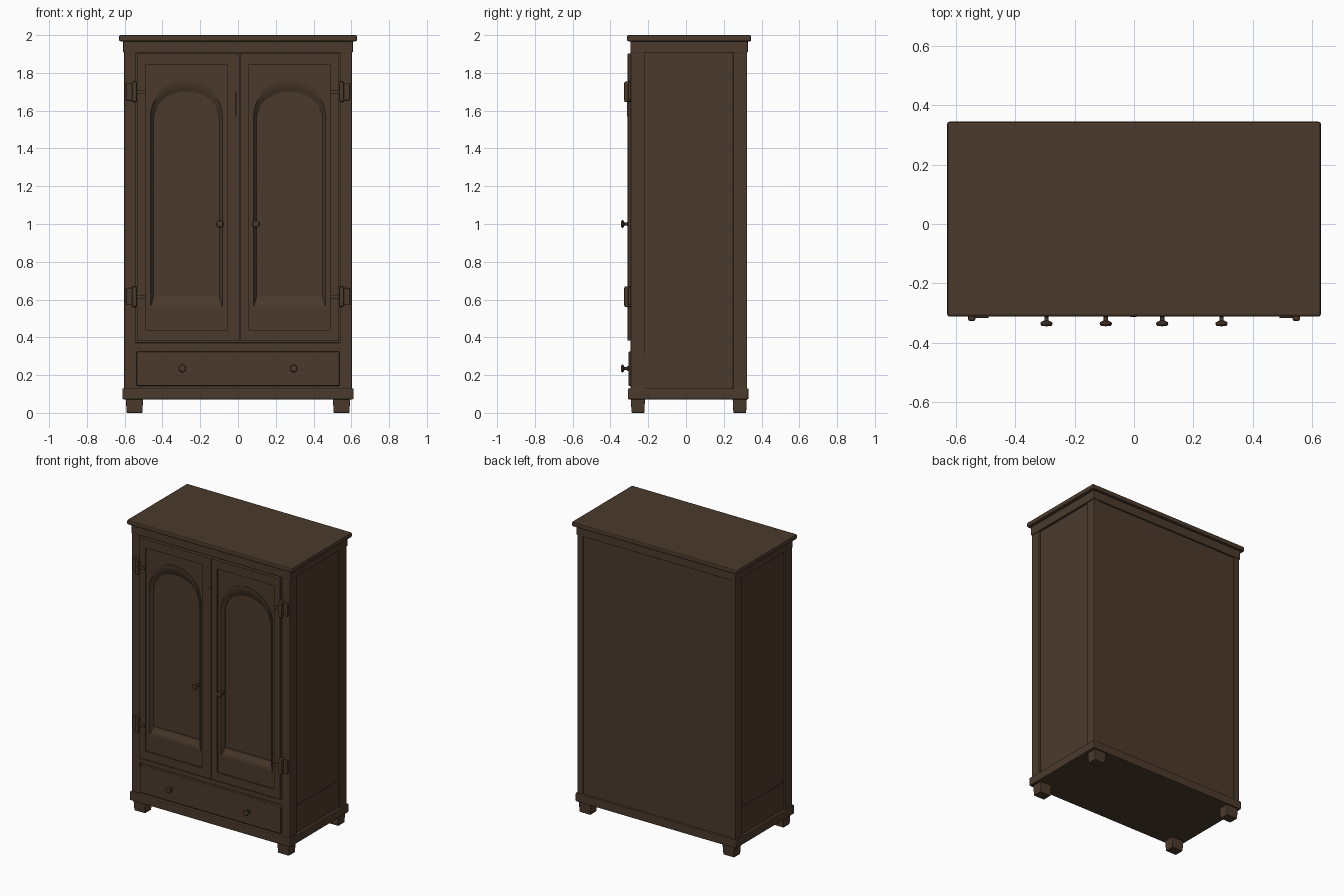
import bpy, bmesh, math
from mathutils import Matrix

cube = bpy.data.objects.get("Cube")
if cube:
    bpy.data.objects.remove(cube, do_unlink=True)

# Dark stained wood
wood = bpy.data.materials.new("dark_brown_wood")
wood.use_nodes = True
colour = (0.07, 0.042, 0.025, 1)
wood.diffuse_color = colour
wood.node_tree.nodes["Principled BSDF"].inputs["Base Color"].default_value = colour


def finish(bm, name, bevel=0, smooth=False):
    bmesh.ops.recalc_face_normals(bm, faces=bm.faces)
    mesh = bpy.data.meshes.new(name)
    bm.to_mesh(mesh)
    bm.free()
    mesh.materials.append(wood)
    ob = bpy.data.objects.new(name, mesh)
    bpy.context.collection.objects.link(ob)
    if bevel:
        mod = ob.modifiers.new("soft_edges", "BEVEL")
        mod.width, mod.segments = bevel, 2
    if smooth:
        bpy.ops.object.select_all(action="DESELECT")
        ob.select_set(True)
        bpy.context.view_layer.objects.active = ob
        bpy.ops.object.shade_smooth_by_angle(angle=math.radians(35))
    return ob


def box(name, x, y, z, bevel=0.003, taper=1):
    bm = bmesh.new()
    bmesh.ops.create_cube(bm, size=1)
    for v in bm.verts:
        t = taper if v.co.z < 0 else 1
        v.co = [(a + b) / 2 + c * (b - a) * k
                for (a, b), c, k in zip((x, y, z), v.co, (t, t, 1))]
    return finish(bm, name, bevel)


def mirrored(name, x, y, z, **kw):
    box(name + "_left", x, y, z, **kw)
    box(name + "_right", (-x[1], -x[0]), y, z, **kw)


def knob(name, x, y, z):
    # Turned knob: stem, flared head and slightly domed face
    profile = [(.012, .01), (.012, 0), (.007, -.004), (.007, -.016),
               (.019, -.022), (.021, -.028), (.017, -.034), (0, -.036)]
    bm = bmesh.new()
    verts = [bm.verts.new((x + r, y + d, z)) for r, d in profile]
    edges = [bm.edges.new(p) for p in zip(verts, verts[1:])]
    bmesh.ops.spin(bm, geom=verts + edges, cent=(x, y, z), axis=(0, 1, 0),
                   angle=math.tau, steps=20)
    bmesh.ops.remove_doubles(bm, verts=bm.verts, dist=0.0002)
    finish(bm, name, smooth=True)


def arch(cx, half, bottom, spring, top, steps=20):
    pts = [(cx - half, bottom), (cx + half, bottom)]
    for i in range(steps + 1):
        a = math.pi * i / steps
        pts.append((cx + half * math.cos(a), spring + (top - spring) * math.sin(a)))
    return pts


def rect(x0, x1, z0, z1):
    return [(x0, z0), (x1, z0), (x1, z1), (x0, z1)]


def board(name, outlines, front, back):
    # Flat board with openings, cut from an upright outline
    curve = bpy.data.curves.new(name, "CURVE")
    curve.dimensions, curve.fill_mode = "2D", "BOTH"
    curve.extrude = (back - front) / 2
    for pts in outlines:
        sp = curve.splines.new("POLY")
        sp.points.add(len(pts) - 1)
        for p, (x, z) in zip(sp.points, pts):
            p.co = (x, z, 0, 1)
        sp.use_cyclic_u = True
    tmp = bpy.data.objects.new(name, curve)
    bpy.context.collection.objects.link(tmp)
    bpy.context.view_layer.update()
    mesh = bpy.data.meshes.new_from_object(
        tmp.evaluated_get(bpy.context.evaluated_depsgraph_get()))
    bm = bmesh.new()
    bm.from_mesh(mesh)
    bpy.data.objects.remove(tmp)
    bpy.data.meshes.remove(mesh)
    bm.transform(Matrix.Translation((0, (front + back) / 2, 0))
                 @ Matrix.Rotation(math.pi / 2, 4, "X"))
    bmesh.ops.remove_doubles(bm, verts=bm.verts, dist=0.00001)
    for f in bm.faces:
        f.smooth = False
        f.material_index = 0
    finish(bm, name)


def moulding(name, loops):
    # Loft of matching outlines at several depths, closed by a panel
    bm = bmesh.new()
    rings = [[bm.verts.new((x, y, z)) for x, z in pts] for pts, y in loops]
    for a, b in zip(rings, rings[1:]):
        for i in range(len(a)):
            j = (i + 1) % len(a)
            bm.faces.new((a[i], a[j], b[j], b[i]))
    bm.faces.new(rings[-1])
    finish(bm, name, smooth=True)


# Top and cornice
box("top_board", (-.63, .63), (-.312, .345), (1.967, 2), bevel=.008)
box("cornice", (-.608, .608), (-.295, .327), (1.908, 1.97))

# Plinth and feet
box("plinth", (-.612, .612), (-.308, .331), (.072, .13), bevel=.005)
for end, y in (("front", (-.292, -.217)), ("back", (.247, .322))):
    mirrored(end + "_foot", (.502, .594), y, (0, .075), taper=.9)

# Carcass posts, side panels and back
mirrored("front_post", (.54, .603), (-.293, -.22), (.125, 1.91))
mirrored("back_post", (.56, .603), (.25, .323), (.125, 1.91))
mirrored("side_panel", (.57, .592), (-.23, .26), (.32, 1.91), bevel=0)
mirrored("side_lower_panel", (.57, .594), (-.23, .26), (.125, .319), bevel=0)
box("back_panel", (-.57, .57), (.295, .317), (.125, 1.91), bevel=0)
box("front_backing", (-.55, .55), (-.262, -.25), (.125, 1.91), bevel=0)

# Front rail, drawer and door closing strip
box("front_rail", (-.55, .55), (-.294, -.24), (.34, .372))
box("drawer_surround", (-.55, .55), (-.285, -.24), (.125, .342), bevel=0)
box("drawer_front", (-.537, .537), (-.304, -.25), (.142, .325), bevel=.006)
box("closing_strip", (-.013, .009), (-.309, -.25), (.382, 1.902))
box("upper_latch", (-.012, .008), (-.313, -.3), (1.57, 1.7), bevel=.001)

# Doors with an arched, moulded panel
for side, s in (("left", 1), ("right", -1)):
    cx = s * .273
    opening = rect(cx - .218, cx + .218, .44, 1.842)
    outer = arch(cx, .2, .55, 1.58, 1.775)
    middle = arch(cx, .19, .565, 1.575, 1.75)
    inner = arch(cx, .175, .615, 1.555, 1.7)
    board(side + "_door_frame",
          [rect(cx - .262, cx + .262, .382, 1.902), opening], -.307, -.265)
    board(side + "_door_arch_board", [opening, outer], -.299, -.265)
    moulding(side + "_door_panel",
             [(outer, -.299), (outer, -.303), (middle, -.303),
              (arch(cx, .182, .585, 1.565, 1.72), -.29), (inner, -.282),
              (inner, -.278)])
    knob(side + "_door_knob", s * .095, -.309, 1)
    knob(side + "_drawer_knob", s * .295, -.309, .235)

# Hinges: post plate, knuckle and short arm on the door
for level, z in (("upper", 1.7), ("lower", .615)):
    mirrored(level + "_hinge_plate", (.553, .592), (-.306, -.285), (z - .045, z + .045))
    mirrored(level + "_hinge_knuckle", (.534, .56), (-.327, -.29), (z - .055, z + .055), bevel=.008)
    mirrored(level + "_hinge_arm", (.49, .54), (-.317, -.3), (z - .01, z + .01))
